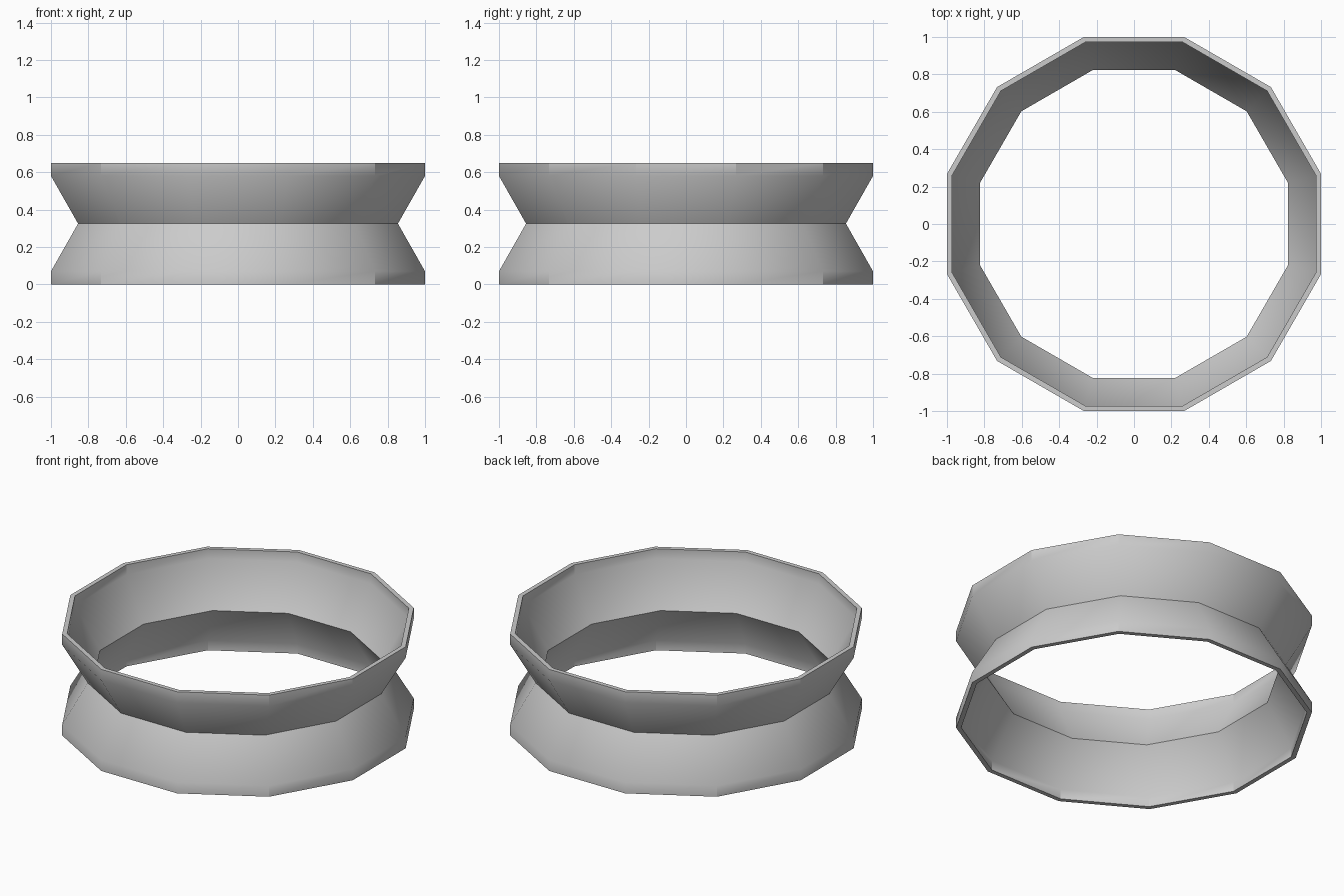
import bpy, bmesh, math

if "Cube" in bpy.data.objects:
    bpy.data.objects.remove(bpy.data.objects["Cube"])

SIDES = 12
# Closed wall section: (distance to flat side, height)
outer = [(1.0, 0.0), (1.0, 0.07), (0.855, 0.325), (1.0, 0.58), (1.0, 0.65)]
inner = [(0.972, 0.65), (0.972, 0.587), (0.823, 0.325), (0.972, 0.063), (0.972, 0.0)]
section = outer + inner

grey = bpy.data.materials.new("plain grey")
grey.diffuse_color = (0.6, 0.6, 0.6, 1)
grey.use_nodes = True
grey.node_tree.nodes["Principled BSDF"].inputs["Base Color"].default_value = grey.diffuse_color

# Sweep the section around z, with flat sides facing the axes
bm = bmesh.new()
rings = []
for apothem, z in section:
    r = apothem / math.cos(math.pi / SIDES)
    angles = [math.tau * (i + 0.5) / SIDES for i in range(SIDES)]
    rings.append([bm.verts.new((r * math.cos(a), r * math.sin(a), z)) for a in angles])
for k, ring in enumerate(rings):
    above = rings[(k + 1) % len(rings)]
    for i in range(SIDES):
        j = (i + 1) % SIDES
        bm.faces.new((ring[i], ring[j], above[j], above[i]))
bmesh.ops.recalc_face_normals(bm, faces=bm.faces)

mesh = bpy.data.meshes.new("waisted_ring")
bm.to_mesh(mesh)
bm.free()
mesh.materials.append(grey)
ring_obj = bpy.data.objects.new("waisted_ring", mesh)
bpy.context.collection.objects.link(ring_obj)

# Soft slopes, crisp rims and waist
bpy.context.view_layer.objects.active = ring_obj
ring_obj.select_set(True)
bpy.ops.object.shade_smooth_by_angle(angle=math.radians(30))
